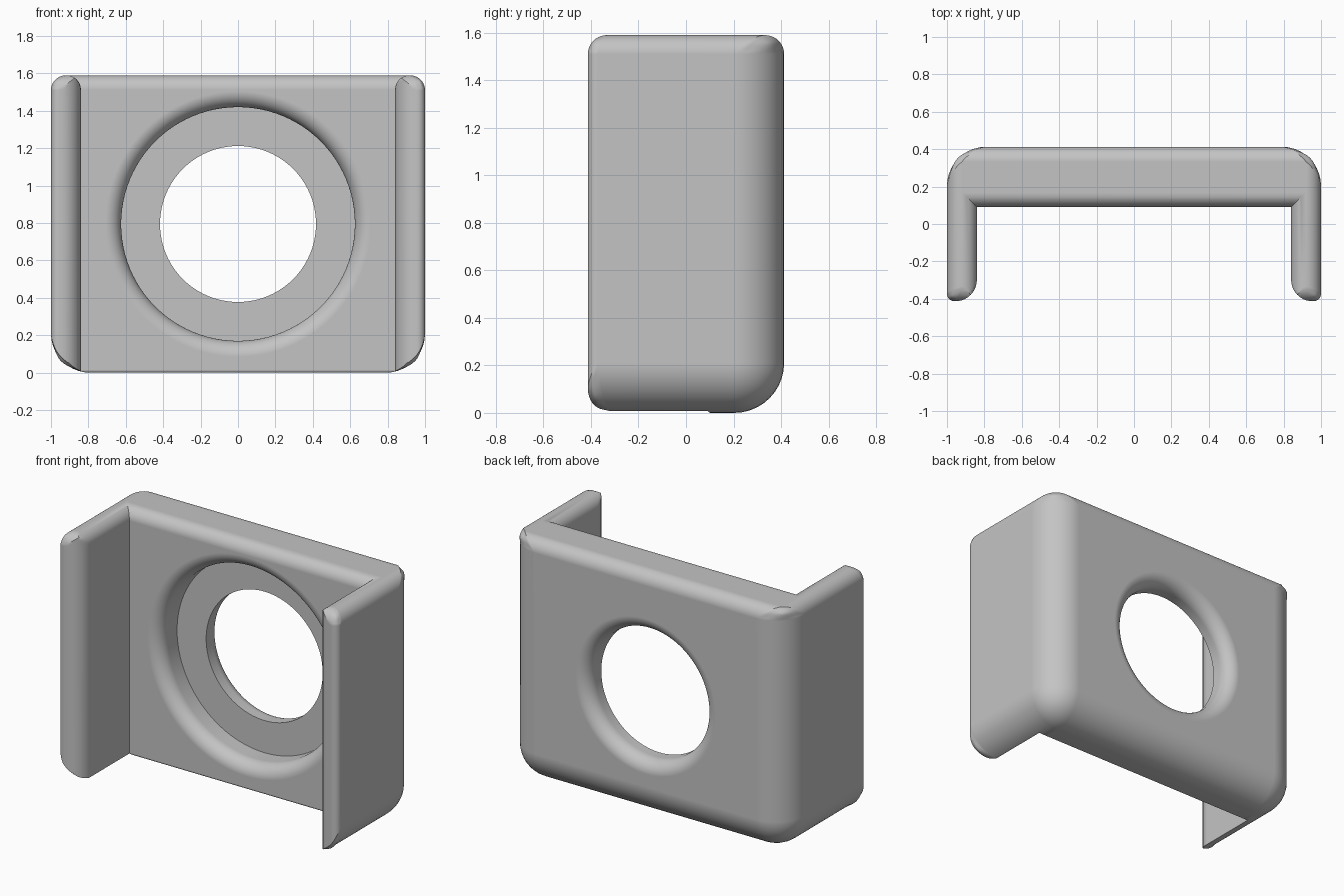
import bpy, bmesh
from math import sin, cos, pi, sqrt

cube = bpy.data.objects.get("Cube")
if cube:
    bpy.data.objects.remove(cube)

HEIGHT, BACK, PLATE_FRONT, INNER = 1.59, 0.413, 0.09, 0.84
TOP_R, FRONT_R, FOOT_R = 0.077, 0.115, 0.015
STEPS = 10


def new_object(name, bm):
    bmesh.ops.recalc_face_normals(bm, faces=bm.faces)
    mesh = bpy.data.meshes.new(name)
    bm.to_mesh(mesh)
    bm.free()
    obj = bpy.data.objects.new(name, mesh)
    bpy.context.collection.objects.link(obj)
    return obj


def loft(name, rings):
    """Closed solid skinned through rings of equal point count."""
    bm = bmesh.new()
    loops = [[bm.verts.new(p) for p in ring] for ring in rings]
    n = len(loops[0])
    for a, b in zip(loops, loops[1:]):
        for i in range(n):
            j = (i + 1) % n
            bm.faces.new((a[i], a[j], b[j], b[i]))
    bm.faces.new(loops[0])
    bm.faces.new(loops[-1])
    return new_object(name, bm)


def flare(radius):
    """(distance inward from the surface, widening) pairs of a quarter round."""
    angles = [i / STEPS * pi / 2 for i in range(STEPS + 1)]
    return [(radius * (1 - cos(a)), radius * (1 - sin(a))) for a in angles]


def apply_modifier(obj, mod):
    bpy.ops.object.select_all(action='DESELECT')
    bpy.context.view_layer.objects.active = obj
    obj.select_set(True)
    bpy.ops.object.modifier_apply(modifier=mod.name)


# Outer block, each edge rounded by its own radius
bm = bmesh.new()
bmesh.ops.create_cube(bm, size=1)
for v in bm.verts:
    v.co = (v.co.x * 2, v.co.y * 2 * BACK, (v.co.z + 0.5) * HEIGHT)
BIG = 0.21
weight = bm.edges.layers.float.new("bevel_weight_edge")
for e in bm.edges:
    mid = (e.verts[0].co + e.verts[1].co) / 2
    if mid.z > HEIGHT - 0.01:
        radius = 0.08
    elif mid.y > -0.1:
        radius = BIG
    elif mid.z < 0.01:
        radius = 0.1
    else:
        radius = 0.04
    e[weight] = radius / BIG
bracket = new_object("bracket", bm)
bevel = bracket.modifiers.new("rounding", 'BEVEL')
bevel.limit_method = 'WEIGHT'
bevel.width = BIG
bevel.segments = STEPS
apply_modifier(bracket, bevel)


# Slot between the side walls, flared at its top, bottom and front rims
def slot_ring(z, f):
    side = [(INNER + f, PLATE_FRONT + f)]
    for d, g in reversed(flare(FRONT_R)):
        side.append((INNER + max(f, g), -BACK + d))
    side.append((INNER + max(f, FRONT_R), -0.6))
    return [(x, y, z) for x, y in side] + [(-x, y, z) for x, y in reversed(side)]


levels = [(-0.1, FOOT_R)] + flare(FOOT_R)
levels += [(HEIGHT - d, f) for d, f in reversed(flare(TOP_R))]
levels.append((HEIGHT + 0.1, TOP_R))
slot = loft("slot_cutter", [slot_ring(z, f) for z, f in levels])

# Counterbored hole with rounded rims on both faces of the plate
HOLE, BORE, FLOOR, RIM = 0.417, 0.625, 0.27, 0.085
profile = [(BORE + RIM, 0.0)]
profile += [(BORE + f, PLATE_FRONT + d) for d, f in flare(RIM)]
profile += [(BORE, FLOOR), (HOLE, FLOOR)]
profile += [(HOLE + f, BACK - d) for d, f in reversed(flare(RIM))]
profile.append((HOLE + RIM, 0.5))
SIDES = 96
turns = [2 * pi * i / SIDES for i in range(SIDES)]
hole = loft("hole_cutter", [[(r * cos(t), y, HEIGHT / 2 + r * sin(t)) for t in turns]
                            for r, y in profile])

for cutter in (slot, hole):
    cutter.hide_render = True
    cut = bracket.modifiers.new("cut", 'BOOLEAN')
    cut.operation = 'DIFFERENCE'
    cut.solver = 'EXACT'
    cut.object = cutter
    apply_modifier(bracket, cut)
    bpy.data.objects.remove(cutter)

# Colour and shading
grey = bpy.data.materials.new("plain_grey")
grey.use_nodes = True
colour = (0.55, 0.55, 0.55, 1)
grey.diffuse_color = colour
grey.node_tree.nodes["Principled BSDF"].inputs["Base Color"].default_value = colour
bracket.data.materials.clear()
bracket.data.materials.append(grey)
bpy.ops.object.select_all(action='DESELECT')
bracket.select_set(True)
bpy.context.view_layer.objects.active = bracket
bpy.ops.object.shade_smooth_by_angle(angle=pi / 6)
normals = bracket.modifiers.new("clean_normals", 'WEIGHTED_NORMAL')
normals.keep_sharp = True
